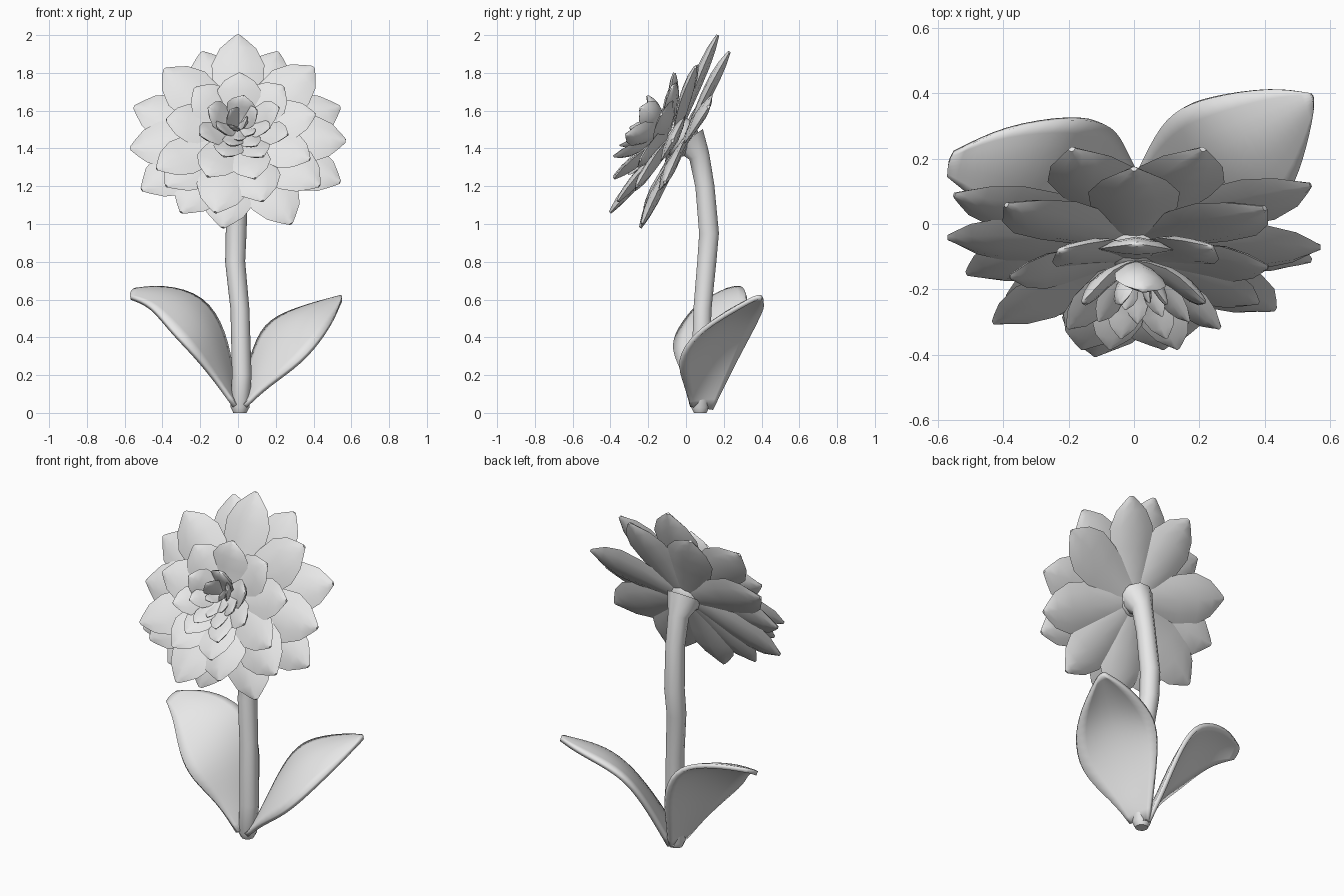
import bpy, bmesh, math
from mathutils import Vector

old = bpy.data.objects.get("Cube")
if old:
    bpy.data.objects.remove(old, do_unlink=True)

grey = bpy.data.materials.new("plain_grey")
grey.use_nodes = True
colour = (0.8, 0.8, 0.8, 1)
grey.diffuse_color = colour
grey.node_tree.nodes["Principled BSDF"].inputs["Base Color"].default_value = colour


def loft(bm, rings):
    """Skin a series of closed rings and cap both ends."""
    rows = [[bm.verts.new(p) for p in ring] for ring in rings]
    count = len(rows[0])
    for low, high in zip(rows, rows[1:]):
        for i in range(count):
            j = (i + 1) % count
            bm.faces.new((low[i], low[j], high[j], high[i]))
    bm.faces.new(rows[0][::-1])
    bm.faces.new(rows[-1])


def finish(bm, name, angle=55):
    """Turn the bmesh into a smooth shaded grey object."""
    bmesh.ops.recalc_face_normals(bm, faces=bm.faces)
    mesh = bpy.data.meshes.new(name)
    bm.to_mesh(mesh)
    bm.free()
    mesh.materials.append(grey)
    obj = bpy.data.objects.new(name, mesh)
    bpy.context.collection.objects.link(obj)
    bpy.ops.object.select_all(action='DESELECT')
    obj.select_set(True)
    bpy.context.view_layer.objects.active = obj
    bpy.ops.object.shade_smooth_by_angle(angle=math.radians(angle))
    return obj


# Flower head faces forward and a little upward
AXIS = Vector((0, -0.88, 0.47)).normalized()
HEART = Vector((0, 0.02, 1.43))

# Petal outline: position along the petal, relative half width
OUTLINE = [(0, 0.5), (0.25, 0.72), (0.5, 0.95), (0.7, 1), (0.86, 0.7), (0.95, 0.32), (1, 0.08)]


def petal(bm, base, tip, half_width, thick, bulge, cup):
    """A pointed, lens-shaped petal; bulge bows it back, cup lifts its edges."""
    along = tip - base
    length = along.length
    direction = along.normalized()
    normal = (AXIS - direction * AXIS.dot(direction)).normalized()
    side = direction.cross(normal)
    rings = []
    for t, w in OUTLINE:
        centre = base + along * t - normal * math.sin(math.pi * t) * bulge * length
        half = half_width * w
        depth = thick * (0.2 + 0.8 * w)

        def point(s, rise):
            lens = rise * depth * (1 - s * s)
            return centre + side * s * half + normal * (cup * half * s * s + lens)

        top = [point(s, 0.6) for s in (-1, -0.5, 0, 0.5, 1)]
        under = [point(s, -0.4) for s in (0.6, 0, -0.6)]
        rings.append(top + under)
    loft(bm, rings)


def petal_ring(name, tips, root, half_width, thick, bulge, cup):
    """Petals fanning from one point on the flower axis."""
    bm = bmesh.new()
    base = HEART + AXIS * root
    for tip in tips:
        petal(bm, base, Vector(tip), half_width, thick, bulge, cup)
    finish(bm, name)


def oval(count, radius, height, middle, lift, turn):
    """Evenly spread petal tips on a tilted plane in front of the flower."""
    tips = []
    for i in range(count):
        a = math.tau * (i + turn) / count
        z = middle + height * math.cos(a)
        tips.append((0.03 + radius * math.sin(a), 0.55 * (z - 1.45) - lift, z))
    return tips


back_tips = [(0.21, 0.23, 1.91), (0.54, 0.12, 1.62), (0.54, -0.11, 1.22), (0.28, -0.23, 1),
             (-0.08, -0.24, 0.98), (-0.3, -0.22, 1.06), (-0.51, -0.15, 1.18),
             (-0.55, 0.09, 1.62), (-0.19, 0.23, 1.91)]
outer_tips = [(0, 0.17, 2), (0.4, 0.05, 1.83), (0.57, -0.07, 1.44), (0.43, -0.26, 1.2),
              (0.13, -0.36, 1.12), (-0.12, -0.4, 1.06), (-0.38, -0.28, 1.2),
              (-0.57, -0.04, 1.4), (-0.39, 0.06, 1.82)]
middle_tips = [(0.01, -0.06, 1.8), (0.24, -0.07, 1.73), (0.41, -0.13, 1.58),
               (0.38, -0.24, 1.34), (0.09, -0.38, 1.24), (-0.16, -0.38, 1.25),
               (-0.43, -0.3, 1.29), (-0.38, -0.16, 1.55), (-0.23, -0.08, 1.72)]
petal_ring("back_petals", back_tips, 0.02, 0.14, 0.06, -0.01, 0.05)
petal_ring("outer_petals", outer_tips, 0.08, 0.14, 0.06, 0, 0.05)
petal_ring("middle_petals", middle_tips, 0.13, 0.115, 0.055, 0.04, 0.15)
petal_ring("inner_petals", oval(7, 0.24, 0.17, 1.51, 0.33, 0), 0.16, 0.08, 0.05, 0.09, 0.2)
petal_ring("heart_petals", oval(6, 0.14, 0.11, 1.51, 0.33, 0.5), 0.17, 0.055, 0.035, 0.1, 0.2)
petal_ring("bud_petals", oval(4, 0.06, 0.06, 1.5, 0.3, 0.2), 0.17, 0.035, 0.025, 0.1, 0.2)

# Rounded base holding the petals together
bm = bmesh.new()
bmesh.ops.create_uvsphere(bm, u_segments=14, v_segments=8, radius=0.11)
bmesh.ops.translate(bm, verts=bm.verts, vec=HEART + AXIS * 0.07)
finish(bm, "flower_base")

# Stem: centre points with radius
STEM = [(0.01, 0.075, 0, 0.035), (0.01, 0.075, 0.03, 0.05), (0.02, 0.078, 0.2, 0.052),
        (0.01, 0.087, 0.55, 0.05), (-0.015, 0.11, 0.8, 0.053), (-0.01, 0.122, 0.95, 0.055),
        (0, 0.1, 1.2, 0.053), (0, 0.07, 1.36, 0.058), (0, 0.01, 1.45, 0.1)]
bm = bmesh.new()
rings = []
for i, (x, y, z, r) in enumerate(STEM):
    before = Vector(STEM[max(i - 1, 0)][:3])
    after = Vector(STEM[min(i + 1, len(STEM) - 1)][:3])
    turn = Vector((0, 0, 1)).rotation_difference(after - before)
    spokes = [math.tau * k / 10 for k in range(10)]
    rings.append([Vector((x, y, z)) + turn @ Vector((r * math.cos(a), r * math.sin(a), 0))
                  for a in spokes])
loft(bm, rings)
finish(bm, "stem")


def leaf(name, rows):
    """Broad leaf from rows of back edge, midrib and front edge points."""
    bm = bmesh.new()
    grid = [[bm.verts.new(p) for p in row] for row in rows]
    for low, high in zip(grid, grid[1:]):
        for i in range(2):
            bm.faces.new((low[i], low[i + 1], high[i + 1], high[i]))
    obj = finish(bm, name, 60)
    smooth = obj.modifiers.new("rounding", 'SUBSURF')
    smooth.levels = smooth.render_levels = 2
    smooth.boundary_smooth = 'PRESERVE_CORNERS'
    body = obj.modifiers.new("thickness", 'SOLIDIFY')
    body.thickness = 0.025
    body.offset = 0


leaf("left_leaf", [
    ((0.01, 0.14, 0.02), (0.03, 0.08, 0.03), (0.04, 0.02, 0.04)),
    ((0.06, 0.25, 0.25), (0.1, 0.11, 0.22), (0.15, 0, 0.14)),
    ((0.12, 0.35, 0.44), (0.21, 0.15, 0.4), (0.34, -0.05, 0.27)),
    ((0.23, 0.39, 0.52), (0.33, 0.2, 0.53), (0.46, 0.05, 0.42)),
    ((0.42, 0.42, 0.58), (0.46, 0.3, 0.59), (0.52, 0.21, 0.52)),
    ((0.54, 0.4, 0.61), (0.55, 0.385, 0.615), (0.55, 0.35, 0.6))])
leaf("right_leaf", [
    ((0.01, 0.14, 0.02), (0, 0.08, 0.03), (-0.02, 0.02, 0.04)),
    ((-0.03, 0.22, 0.2), (-0.08, 0.1, 0.22), (-0.13, 0, 0.19)),
    ((-0.07, 0.31, 0.43), (-0.14, 0.13, 0.43), (-0.25, -0.08, 0.33)),
    ((-0.18, 0.33, 0.62), (-0.25, 0.17, 0.59), (-0.36, -0.04, 0.44)),
    ((-0.4, 0.3, 0.67), (-0.42, 0.19, 0.65), (-0.46, 0.06, 0.57)),
    ((-0.55, 0.22, 0.65), (-0.57, 0.19, 0.635), (-0.57, 0.15, 0.61))])
